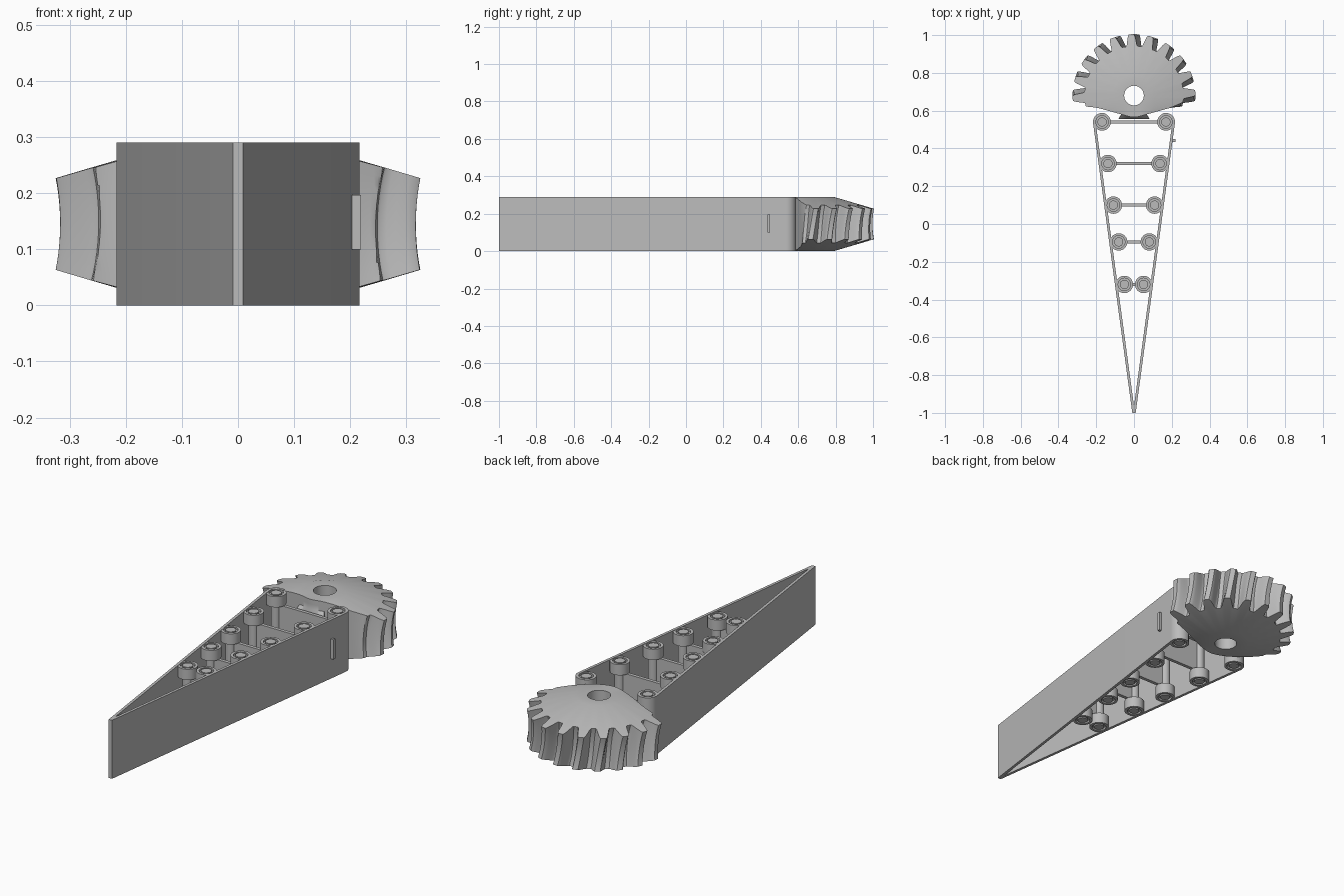
import bpy, bmesh
from math import pi, sin, cos, radians, atan2
from mathutils import Vector, Matrix

if "Cube" in bpy.data.objects:
    bpy.data.objects.remove(bpy.data.objects["Cube"])

H = 0.29
MID = H / 2

grey = bpy.data.materials.new("plain_grey")
grey.use_nodes = True
shade = (0.5, 0.5, 0.5, 1)
grey.diffuse_color = shade
grey.node_tree.nodes["Principled BSDF"].inputs["Base Color"].default_value = shade


def finish(name, bm, angle=30):
    bmesh.ops.recalc_face_normals(bm, faces=bm.faces)
    mesh = bpy.data.meshes.new(name)
    bm.to_mesh(mesh)
    bm.free()
    mesh.materials.append(grey)
    ob = bpy.data.objects.new(name, mesh)
    bpy.context.collection.objects.link(ob)
    bpy.ops.object.select_all(action='DESELECT')
    ob.select_set(True)
    bpy.context.view_layer.objects.active = ob
    bpy.ops.object.shade_smooth_by_angle(angle=radians(angle))
    return ob


def box(name, centre, size, turn=0):
    bm = bmesh.new()
    bmesh.ops.create_cube(bm, size=1)
    m = Matrix.Translation(centre) @ Matrix.Rotation(turn, 4, 'Z') @ Matrix.Diagonal((*size, 1))
    bm.transform(m)
    return finish(name, bm)


def lathe(name, profile, x, y, steps=32):
    bm = bmesh.new()
    verts = [bm.verts.new((r, 0, z)) for r, z in profile]
    edges = [bm.edges.new(pair) for pair in zip(verts, verts[1:])]
    bmesh.ops.spin(bm, geom=verts + edges, axis=(0, 0, 1), cent=(0, 0, 0),
                   angle=2 * pi, steps=steps)
    bmesh.ops.remove_doubles(bm, verts=bm.verts, dist=1e-5)
    bm.transform(Matrix.Translation((x, y, 0)))
    return finish(name, bm)


# Side walls: a long flat strip that curls round the last pin
PIN_X, PIN_Y, CURL, THICK = 0.169, 0.54, 0.048, 0.014


def wall(name, side):
    lean = atan2(0.209, 1.55)
    outer = [(0.009, -1.0)]
    inner = [(0.009 - THICK, -1.0)]
    for i in range(13):
        a = -lean + i / 12 * radians(120)
        for line, r in ((outer, CURL), (inner, CURL - THICK)):
            line.append((PIN_X + r * cos(a), PIN_Y + r * sin(a)))
    bm = bmesh.new()
    rows = []
    for o, n in zip(outer, inner):
        rows.append([bm.verts.new((side * p[0], p[1], z))
                     for p, z in ((o, 0), (o, H), (n, H), (n, 0))])
    for a, b in zip(rows, rows[1:]):
        for k in range(4):
            m = (k + 1) % 4
            bm.faces.new((a[k], a[m], b[m], b[k]))
    bm.faces.new(rows[0])
    bm.faces.new(rows[-1])
    finish(name, bm)


wall("left_wall", 1)
wall("right_wall", -1)

# Hinge pins with grooved collars at both ends, and the ribs between them
COLLAR, GROOVE = 0.055, 0.012
half = [(0, 0.002), (0.024, 0.002), (0.024, GROOVE), (0.033, GROOVE), (0.033, 0.002),
        (0.046, 0.002), (0.046, COLLAR), (0.024, COLLAR)]
pin_profile = half + [(r, H - z) for r, z in reversed(half)]
rows = [(0.54, 0.169), (0.32, 0.138), (0.10, 0.109), (-0.095, 0.081), (-0.32, 0.051)]
for i, (y, x) in enumerate(rows, 1):
    lathe(f"left_pin_{i}", pin_profile, x, y)
    lathe(f"right_pin_{i}", pin_profile, -x, y)
    box(f"rib_{i}", (0, y, MID), (2 * x - 0.03, 0.017, H - 2 * COLLAR))

# Small tab on the left wall
box("wall_tab", (0.207, 0.442, 0.148), (0.024, 0.014, 0.097))

# Throated gear sector: half the rim toothed, the rest cut back to the hub
GEAR_Y, HUB, BORE = 0.68, 0.114, 0.052
PITCH = radians(18)
CUT = radians(-74.5)
TWIST = radians(2.5)


def rim(a, t):
    """Radius at angle a (from -90 to 270 degrees) and height t (-1 to 1)."""
    b = a if a <= pi / 2 else pi - a
    if b < CUT:
        cut = HUB
    else:
        cut = HUB / cos(b - CUT) if b < radians(-8) else 1
    if b < radians(-50):
        bulge = 0.125 / cos(b + pi / 2) * (abs(t) < 0.6)
        cut = max(cut, bulge if b < radians(-56) else 0)
    p = abs((a / PITCH + 0.5) % 1 - 0.5)
    s = min(1, max(0, (p - 0.12) / 0.25))
    s = s * s * (3 - 2 * s)
    tip = 0.317 + 0.008 * t * t
    root = 0.250 + 0.012 * t * t
    return min(cut, tip + (root - tip) * s)


def gear():
    bm = bmesh.new()
    n, levels = 480, 12
    loops = []
    for i in range(n):
        a = -pi / 2 + 2 * pi * i / n
        ring = [(BORE, a, H), (HUB - 0.004, a, H)]
        for k in range(levels + 1):
            t = 1 - 2 * k / levels
            r = rim(a, t)
            high = MID - 0.3 * max(0, r - HUB)
            swing = TWIST * t * min(1, max(0, (r - 0.2) / 0.06))
            ring.append((r, a + swing, MID + t * high))
        ring += [(HUB - 0.004, a, 0), (BORE, a, 0)]
        loops.append([bm.verts.new((r * cos(b), GEAR_Y + r * sin(b), z)) for r, b, z in ring])
    for a, b in zip(loops, loops[1:] + loops[:1]):
        for k in range(len(a)):
            m = (k + 1) % len(a)
            bm.faces.new((a[k], b[k], b[m], a[m]))
    finish("gear_sector", bm, 35)


gear()
